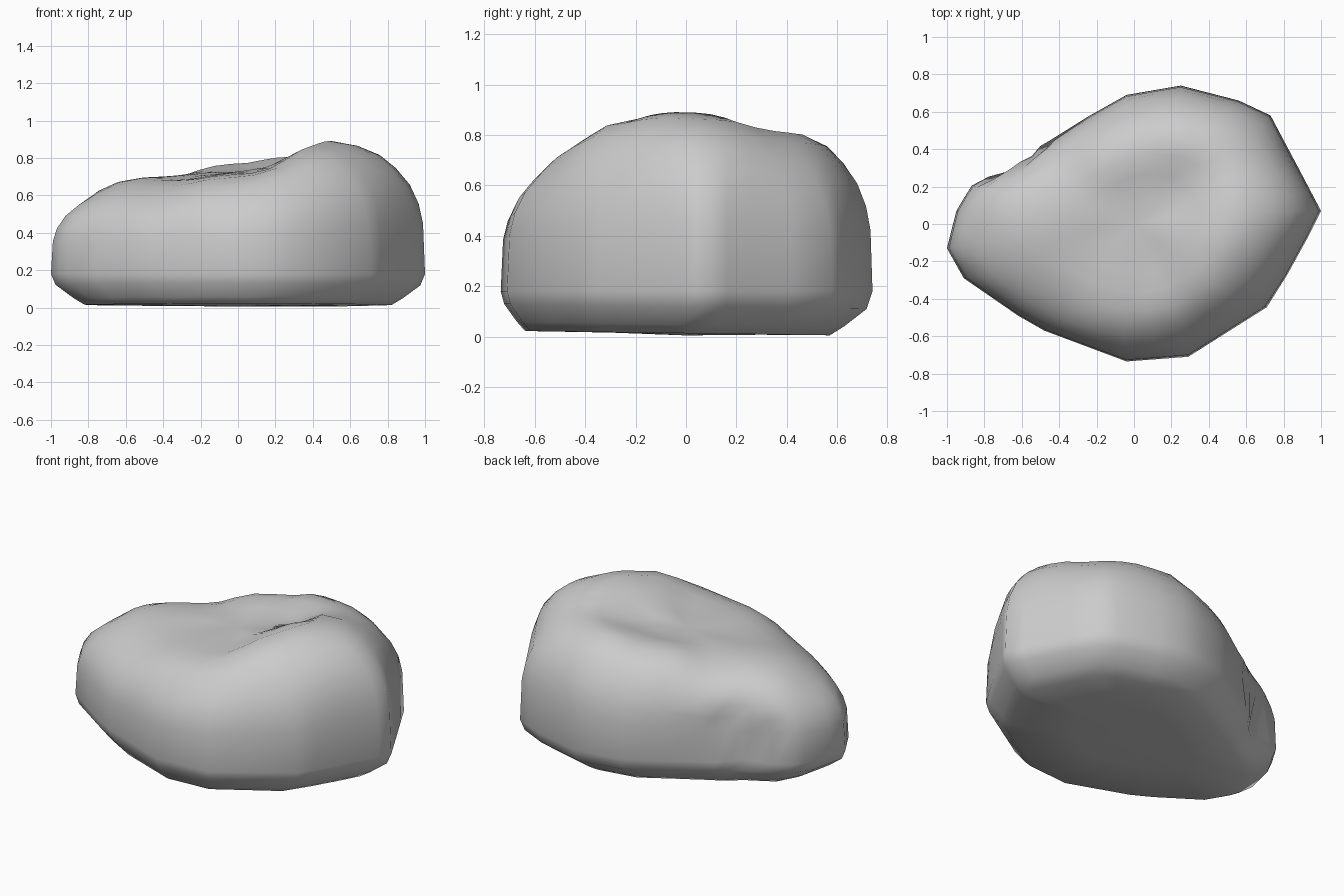
import bpy, bmesh, math
from mathutils import Vector

if "Cube" in bpy.data.objects:
    bpy.data.objects.remove(bpy.data.objects["Cube"])

# Plan outline of the boulder, counter-clockwise
OUTLINE = [(1, .07), (.9, .26), (.73, .58), (.56, .66), (.25, .74), (-.04, .69),
           (-.45, .46), (-.57, .40), (-.69, .31), (-.87, .21), (-.95, .07),
           (-1, -.13), (-.91, -.29), (-.62, -.49), (-.48, -.57), (-.04, -.735),
           (.29, -.71), (.71, -.445), (.82, -.27), (.93, -.07)]

# Height samples of the uneven top: x, y, z
TOP = [(.57, -.08, .92), (.57, .08, .91), (.9, .05, .92), (.5, -.34, .89),
       (.3, -.6, .79), (-.05, -.6, .73), (-.5, -.45, .66), (-.9, -.15, .66),
       (-.54, .05, .71), (-.3, -.2, .69), (0, .1, .72), (.2, .15, .75),
       (.25, .5, .85), (.55, .45, .86), (-.05, .42, .79), (-.5, .3, .70),
       (0, -.25, .72)]


def top_height(x, y):
    total = weight = 0
    for px, py, pz in TOP:
        w = 1 / ((x - px) ** 2 + (y - py) ** 2 + .03) ** 2.3
        total += w * pz
        weight += w
    return total / weight


def dent(p):
    # Crumpled hollow on the back left flank
    d = (p - Vector((-.62, .38, .30))).length
    f = math.exp(-(d / .2) ** 2) * (.06 + .03 * math.sin(p.x * 22 + p.z * 16))
    return p + Vector((.55, -.83, 0)) * f


# Each outline edge is halved to give the columns
columns = []
for i, a in enumerate(OUTLINE):
    b = OUTLINE[(i + 1) % len(OUTLINE)]
    columns += [Vector(a), (Vector(a) + Vector(b)) / 2]
n = len(columns)

# Rounder outline used above the shoulder
rounded = [sum((columns[(i + k) % n] for k in range(-2, 3)), Vector((0, 0))) / 5
           for i in range(n)]

bm = bmesh.new()
rings = []

# Underside and lower bevel; the base leans slightly to the front
for s, z in [(.4, .012), (.82, .014), (.88, .05), (.975, .12)]:
    shift = -.2 * (1 - s) if s > .5 else 0
    rings.append([bm.verts.new(dent(Vector((c.x * s, c.y * s + shift, z - .014 * c.y * s))))
                  for c in columns])

# Walls, rounded shoulder and dished top
for s in [1, .992, .975, .94, .88, .79, .67, .53, .38, .2]:
    blend = min(1, (1 - s) * 9) * .8
    ring = []
    for c, r in zip(columns, rounded):
        x, y = c.lerp(r, blend) * s
        z = .18 + (top_height(x, y) - .18) * (1 - s ** 4) ** .29
        ring.append(bm.verts.new(dent(Vector((x, y, z)))))
    rings.append(ring)

for lo, hi in zip(rings, rings[1:]):
    for i in range(n):
        j = (i + 1) % n
        bm.faces.new((lo[i], lo[j], hi[j], hi[i]))

# Close the bottom and the top with a centre point
for ring, z in ((rings[0], .005), (rings[-1], top_height(0, 0))):
    centre = bm.verts.new((0, 0, z))
    for i in range(n):
        bm.faces.new((ring[i], ring[(i + 1) % n], centre))
bmesh.ops.recalc_face_normals(bm, faces=bm.faces)
for f in bm.faces:
    f.smooth = True

mesh = bpy.data.meshes.new("boulder")
bm.to_mesh(mesh)
bm.free()
boulder = bpy.data.objects.new("boulder", mesh)
bpy.context.collection.objects.link(boulder)
